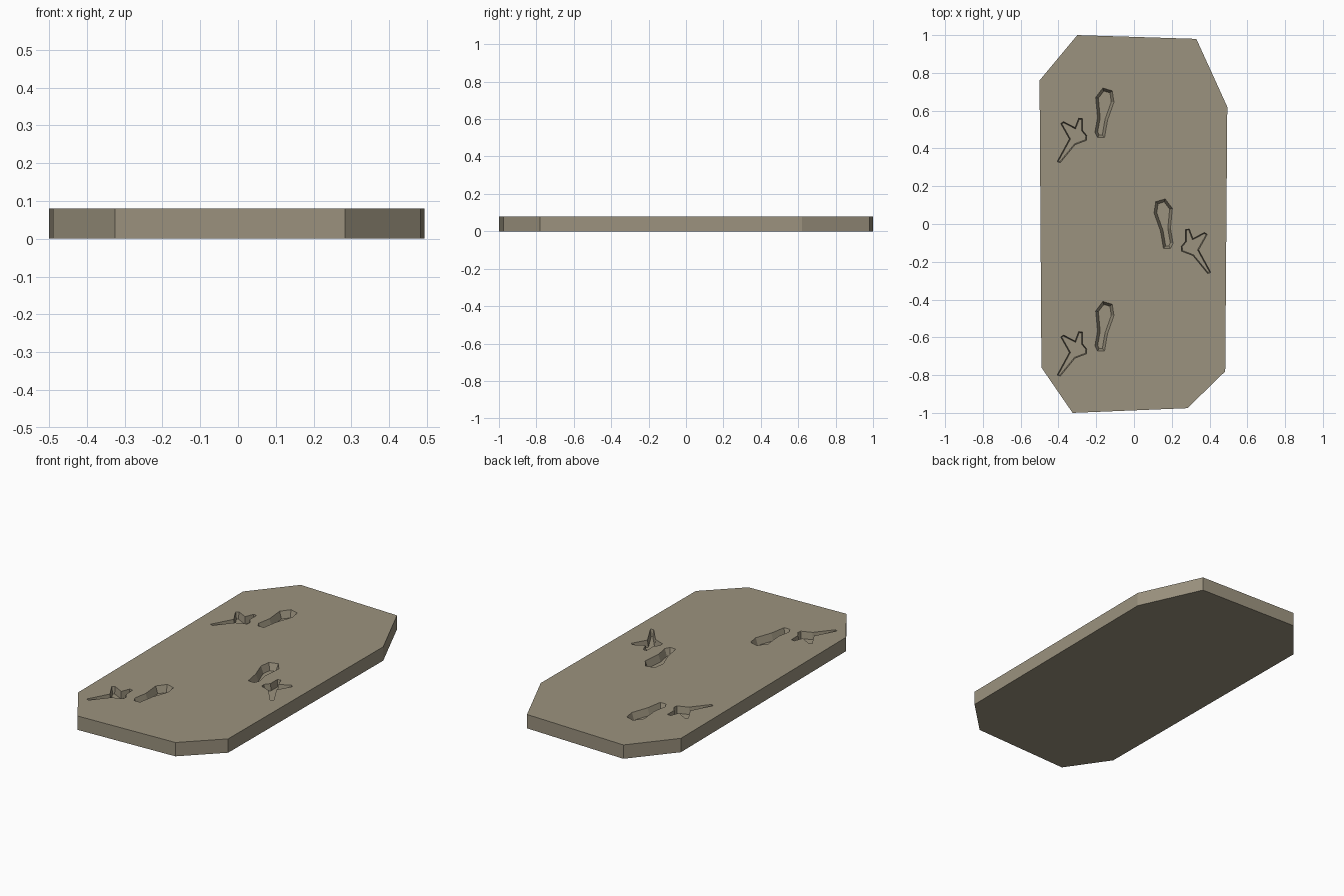
import bpy, bmesh

if "Cube" in bpy.data.objects:
    bpy.data.objects.remove(bpy.data.objects["Cube"])

TOP, DEPTH = 0.08, 0.04

SLAB = [(-0.5, 0.76), (-0.3, 1.0), (0.33, 0.98), (0.494, 0.62), (0.483, -0.78),
        (0.283, -0.975), (-0.325, -1.0), (-0.49, -0.76)]
SOLE = [(-0.165, 0.72), (-0.115, 0.705), (-0.106, 0.645), (-0.14, 0.55), (-0.156, 0.457),
        (-0.193, 0.457), (-0.207, 0.485), (-0.193, 0.563), (-0.203, 0.67)]
CLAW = [(-0.407, 0.33), (-0.39, 0.325), (-0.312, 0.42), (-0.252, 0.443), (-0.25, 0.468),
        (-0.272, 0.495), (-0.272, 0.558), (-0.293, 0.56), (-0.312, 0.51), (-0.373, 0.542),
        (-0.388, 0.532), (-0.342, 0.45)]


def make_object(name, bm):
    bmesh.ops.recalc_face_normals(bm, faces=bm.faces)
    mesh = bpy.data.meshes.new(name)
    bm.to_mesh(mesh)
    bm.free()
    obj = bpy.data.objects.new(name, mesh)
    bpy.context.collection.objects.link(obj)
    return obj


def extrude_up(bm, face, height):
    geom = bmesh.ops.extrude_face_region(bm, geom=[face], use_keep_orig=True)["geom"]
    bmesh.ops.translate(bm, vec=(0, 0, height),
                        verts=[g for g in geom if isinstance(g, bmesh.types.BMVert)])


def print_cutter(bm, outline, flip, shift, inset):
    # tapered imprint: inset floor, rim at the slab top, then straight clearance above
    pts = [(x * flip, y + shift) for x, y in outline]
    face = bm.faces.new([bm.verts.new((x, y, TOP)) for x, y in pts])
    extrude_up(bm, face, 0.05)
    bmesh.ops.inset_region(bm, faces=[face], thickness=inset, use_even_offset=True)
    bmesh.ops.translate(bm, vec=(0, 0, -DEPTH), verts=face.verts[:])


# stone slab
bm = bmesh.new()
base = bm.faces.new([bm.verts.new((x, y, 0)) for x, y in SLAB])
extrude_up(bm, base, TOP)
slab = make_object("stone_slab", bm)

# footprints: a sole and a three-toed print, alternating sides
bm = bmesh.new()
for flip, shift in ((1, 0), (-1, -0.587), (1, -1.13)):
    print_cutter(bm, SOLE, flip, shift, 0.014)
    print_cutter(bm, CLAW, flip, shift, 0.005)
cutter = make_object("print_cutter", bm)
cutter.hide_render = True

mod = slab.modifiers.new("imprints", "BOOLEAN")
mod.operation = "DIFFERENCE"
mod.solver = "EXACT"
mod.object = cutter
bpy.context.view_layer.objects.active = slab
bpy.ops.object.modifier_apply(modifier=mod.name)
bpy.data.objects.remove(cutter)

# sandstone colour
stone = bpy.data.materials.new("stone")
stone.diffuse_color = (0.33, 0.29, 0.21, 1)
stone.use_nodes = True
stone.node_tree.nodes["Principled BSDF"].inputs["Base Color"].default_value = stone.diffuse_color
slab.data.materials.clear()
slab.data.materials.append(stone)
